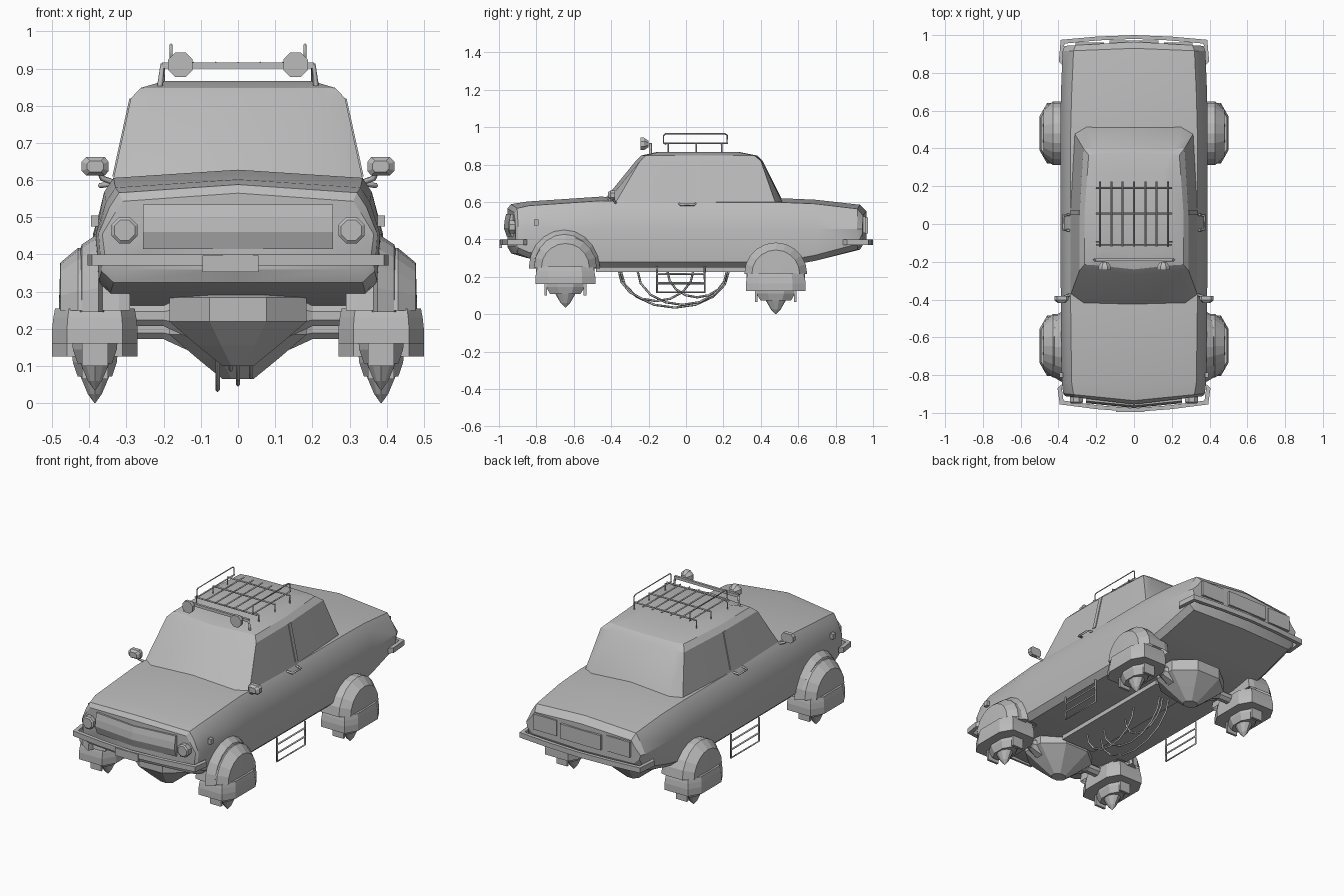
import bpy, bmesh, math
from mathutils import Vector

if "Cube" in bpy.data.objects:
    bpy.data.objects.remove(bpy.data.objects["Cube"])

grey = bpy.data.materials.new("plain grey")
grey.diffuse_color = (0.5, 0.5, 0.5, 1)
grey.use_nodes = True
grey.node_tree.nodes["Principled BSDF"].inputs["Base Color"].default_value = grey.diffuse_color


def finish(name, bm, smooth=None):
    bmesh.ops.remove_doubles(bm, verts=bm.verts, dist=1e-5)
    bmesh.ops.recalc_face_normals(bm, faces=bm.faces)
    me = bpy.data.meshes.new(name)
    bm.to_mesh(me)
    bm.free()
    me.materials.append(grey)
    ob = bpy.data.objects.new(name, me)
    bpy.context.collection.objects.link(ob)
    if smooth:
        bpy.ops.object.select_all(action='DESELECT')
        bpy.context.view_layer.objects.active = ob
        ob.select_set(True)
        bpy.ops.object.shade_smooth_by_angle(angle=math.radians(smooth))
    return ob


def loft(name, rings, closed=True, cap=True, split=False, smooth=None):
    """Skin a list of point rings; split caps each end as two mirrored halves."""
    bm = bmesh.new()
    vs = [[bm.verts.new(p) for p in r] for r in rings]
    n = len(rings[0])
    for a, b in zip(vs, vs[1:]):
        for i in range(n if closed else n - 1):
            j = (i + 1) % n
            bm.faces.new((a[i], a[j], b[j], b[i]))
    if cap:
        for r in (vs[0], vs[-1]):
            if split:
                h = n // 2
                bm.faces.new(r[:h + 1])
                bm.faces.new(r[h:] + [r[0]])
            else:
                bm.faces.new(r)
    return finish(name, bm, smooth)


def mirror_ring(half):
    """Half ring from centre to centre, completed on the other side."""
    return half + [(-x, y, z) for x, y, z in half[-2:0:-1]]


def box(name, c, s):
    x, y, z = (v / 2 for v in s)
    return loft(name, [[(c[0] + i * x, c[1] + j * y, c[2] + k * z)
                        for i, j in ((-1, -1), (1, -1), (1, 1), (-1, 1))] for k in (-1, 1)])


def lathe(name, c, prof, n=8, sx=1, sy=1, axis='z', smooth=None):
    rings = []
    for r, h in prof:
        ring = []
        for i in range(n):
            a = 2 * math.pi * (i + .5) / n
            u, v = r * math.cos(a) * sx, r * math.sin(a) * sy
            p = {'z': (u, v, h), 'y': (u, h, v), 'x': (h, u, v)}[axis]
            ring.append(tuple(c[k] + p[k] for k in range(3)))
        rings.append(ring)
    return loft(name, rings, smooth=smooth)


def rod(name, pts, r=.005, cyclic=False):
    cu = bpy.data.curves.new(name, 'CURVE')
    cu.dimensions = '3D'
    cu.bevel_depth = r
    cu.bevel_resolution = 0
    cu.use_fill_caps = True
    sp = cu.splines.new('POLY')
    sp.points.add(len(pts) - 1)
    for q, p in zip(sp.points, pts):
        q.co = (*p, 1)
    sp.use_cyclic_u = cyclic
    cu.materials.append(grey)
    ob = bpy.data.objects.new(name, cu)
    bpy.context.collection.objects.link(ob)
    bpy.ops.object.select_all(action='DESELECT')
    bpy.context.view_layer.objects.active = ob
    ob.select_set(True)
    bpy.ops.object.convert(target='MESH')


# lower body: y, top, shoulder width, max width, bottom, end bow
stations = [(-.955, .555, .31, .365, .36, .12), (-.935, .578, .32, .375, .325, .1),
            (-.85, .592, .33, .382, .30, .03), (-.46, .618, .335, .387, .25, 0),
            (0, .61, .335, .39, .25, 0), (.5, .61, .335, .39, .25, 0),
            (.69, .602, .33, .387, .285, 0), (.93, .575, .32, .378, .345, -.04),
            (.965, .54, .31, .368, .40, -.06)]
rings = []
for y, zt, ws, wm, zb, bow in stations:
    half = [(0, zt + .01), (ws, zt - .012), (ws + .025, zt - .05), (wm, .455),
            (wm - .008, zb + .03), (wm - .04, zb), (0, zb)]
    rings.append(mirror_ring([(x, y + bow * x, z) for x, z in half]))
loft("body", rings, split=True, smooth=25)

# cabin: z, windscreen centre y, (corner), (pillar), (rear corner), rear centre y
rings = []
for z, f, fx, fy, rx, ry, r in [(.59, -.455, .338, -.38, .315, .48, .525),
                                (.82, -.268, .288, -.245, .268, .40, .41),
                                (.848, -.24, .262, -.215, .24, .365, .38),
                                (.866, -.16, .20, -.15, .19, .28, .29)]:
    rings.append(mirror_ring([(0, f, z), (fx * .8, f + .022, z), (fx, fy, z), (fx, .06, z),
                              (rx, ry, z), (rx * .8, r - .006, z), (0, r, z)]))
loft("cabin", rings, split=True, smooth=25)

# grille and bumpers
sec = [(0, .535), (-.008, .5), (-.012, .46), (.004, .415), (.05, .415), (.05, .535)]
loft("grille", [[(x, -.962 + .1 * abs(x) + dy, z) for dy, z in sec] for x in (-.255, 0, .255)])
plans = {"front_bumper": [(.405, -.87), (.393, -.955), (.2, -.98), (0, -.995)],
         "rear_bumper": [(.398, .86), (.388, .975), (.2, .992), (0, 1.0)]}
for name, plan in plans.items():
    path = [(-x, y) for x, y in plan] + plan[-2::-1]
    s = .02 if plan[0][1] < 0 else -.02
    rings = []
    for x, y in path:
        k = 1 - .05
        rings.append([(x, y, .37), (x, y, .40), (x * k, y + s, .40), (x * k, y + s, .37)])
    loft(name, rings)
box("front_plate", (-.02, -.99, .375), (.15, .012, .045))
box("rear_plate", (0, .965, .475), (.26, .014, .085))

# wheel pods, fender flares
for y0, up in ((-.645, .035), (.48, 0)):
    for s in (1, -1):
        zc = .215 + up
        arc = [math.pi * i / 10 for i in range(11)]
        dome = [(0, .29), (.16, .29), (.168, .32), (.168, .43), (.128, .478), (0, .482)]
        loft("pod_dome", [[(s * x, y0 + r * math.cos(a), zc + r * math.sin(a)) for a in arc]
                          for r, x in dome], closed=False, cap=False)
        plan = [(.115, .09), (.075, .16), (-.075, .16), (-.115, .09),
                (-.115, -.09), (-.075, -.16), (.075, -.16), (.115, -.09)]
        loft("pod_band", [[(s * (.385 + x * k), y0 + y * k, z + up) for x, y in plan]
                          for z, k in ((.125, 1), (.165, 1), (.195, .97), (.22, .93))])
        lathe("pod_funnel", (s * .385, y0, up), [(.068, .15), (.064, .11), (.05, .072)],
              8, 1, 1.75)
        lathe("pod_cone", (s * .385, y0, up),
              [(.05, .12), (.042, .075), (.02, .025), (.001, 0)], 10, 1, 1.3)
        for d in (-.105, .105):  # thruster flaps
            box("pod_flap", (s * .385, y0 + d, .11 + up), (.07, .014, .09))
        if up:
            flare = [(.168, .36), (.168, .425), (.182, .42), (.212, .375)]
            loft("fender_flare", [[(s * x, y0 - .005 + r * .9 * math.cos(a), .245 + r * math.sin(a))
                                   for r, x in flare] for a in arc])
    # central turbine and axle
    lathe("turbine", (0, y0, up - .035), [(.14, .30), (.2, .285), (.2, .22), (.118, .155),
                                          (.045, .10)], 8, 1, .85)
    lathe("axle", (0, y0, .235 + up - .035), [(.03, -.3), (.03, -.2), (.06, -.14),
                                              (.06, .14), (.03, .2), (.03, .3)], 8, axis='x')

# underside beam and hoops
box("under_beam", (0, -.08, .24), (.22, .8, .03))
for x, yc, w, low in ((-.055, -.06, .29, .035), (0, -.02, .24, .05), (.035, -.16, .2, .07),
                      (-.02, .06, .16, .09)):
    rod("under_hoop", [(x, yc - w * math.cos(a), .235 - (.235 - low) * math.sin(a))
                       for a in (math.pi * i / 8 for i in range(9))], .006)

for s in (1, -1):
    # headlamps, rear lamps, indicators
    lathe("headlamp", (s * .305, -.935, .465), [(.038, .03), (.038, -.008), (.03, -.014)], 8, axis='y')
    box("rear_lamp", (s * .235, .953, .478), (.15, .016, .09))
    box("indicator", (s * .385, -.8, .49), (.02, .025, .03))
    # door handle and window pillar
    rod("door_handle", [(s * .34, -.035, .59), (s * .372, -.03, .585),
                        (s * .372, .045, .585), (s * .34, .05, .59)], .007)
    loft("window_pillar", [[(s * (x + d), .06 + y, z) for d, y in
                            ((-.01, -.012), (.004, -.012), (.004, .012), (-.01, .012))]
                           for x, z in ((.334, .61), (.288, .82))])
    # wing mirror
    loft("mirror", [[(s * (.383 + k * x), -.395 + dy, .637 + k * z) for x, z in
                     ((-.025, .025), (.025, .025), (.038, .012), (.038, -.012),
                      (.025, -.025), (-.025, -.025), (-.035, -.012), (-.035, .012))]
                    for dy, k in ((-.022, .6), (-.008, 1), (.015, 1))])
    rod("mirror_arm", [(s * .325, -.37, .59), (s * .365, -.385, .605), (s * .375, -.39, .63)], .008)
    # side step ladder
    rod("step_frame", [(s * .36, -.155, .255), (s * .36, -.155, .117),
                       (s * .36, .10, .117), (s * .36, .10, .255)], .006)
    for z in (.165, .215):
        rod("step_rung", [(s * .36, -.155, z), (s * .36, .10, z)], .006)
    # roof lamps
    lathe("roof_lamp", (s * .155, -.225, .91), [(.036, -.018), (.036, 0), (.018, .025)], 8, axis='y')
    rod("lamp_post", [(s * .21, -.19, .85), (s * .203, -.19, .908), (s * .15, -.19, .908)], .008)
    # roof rack rail
    rod("rack_rail", [(s * .18, -.12, .915), (s * .18, -.12, .955), (s * .18, -.11, .964),
                      (s * .18, .21, .964), (s * .18, .22, .955), (s * .18, .22, .915)], .004, True)
    for y in (-.095, .055, .19):
        rod("rack_leg", [(s * .18, y, .912), (s * .2, y, .905), (s * .2, y, .855)], .004)

# roof lamp bar and rack bars
box("lamp_bar", (0, -.19, .908), (.41, .014, .016))
for y in (-.11, .055, .19):
    rod("rack_crossbar", [(-.2, y, .908), (.2, y, .908)], .005)
for i in range(-3, 4):
    rod("rack_bar", [(i * .06, -.12, .914), (i * .06, .225, .914)], .005)
